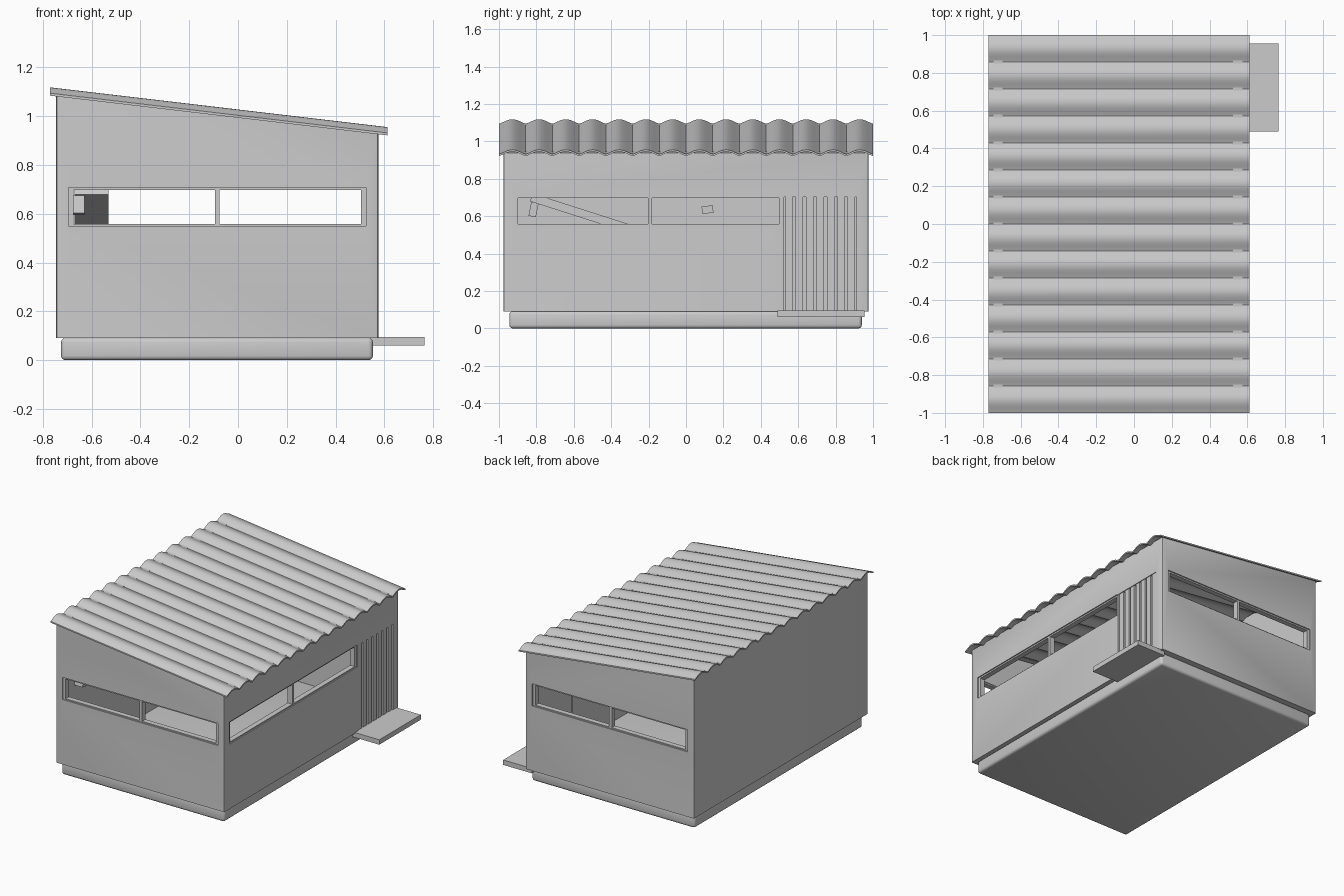
import bpy, bmesh, math
from mathutils import Vector

if "Cube" in bpy.data.objects:
    bpy.data.objects.remove(bpy.data.objects["Cube"])


def link(name, bm):
    bmesh.ops.recalc_face_normals(bm, faces=bm.faces)
    me = bpy.data.meshes.new(name)
    bm.to_mesh(me)
    bm.free()
    ob = bpy.data.objects.new(name, me)
    bpy.context.collection.objects.link(ob)
    return ob


def box(name, x0, x1, y0, y1, z0, z1, bevel=0.0, segs=2):
    bm = bmesh.new()
    bmesh.ops.create_cube(bm, size=1)
    for v in bm.verts:
        v.co = Vector(((x0 + x1) / 2 + v.co.x * (x1 - x0),
                       (y0 + y1) / 2 + v.co.y * (y1 - y0),
                       (z0 + z1) / 2 + v.co.z * (z1 - z0)))
    if bevel:
        bmesh.ops.bevel(bm, geom=bm.edges[:], offset=bevel, segments=segs,
                        profile=0.5, affect='EDGES')
    return link(name, bm)


def activate(ob):
    bpy.ops.object.select_all(action='DESELECT')
    ob.select_set(True)
    bpy.context.view_layer.objects.active = ob


def smooth(ob, angle=35):
    activate(ob)
    bpy.ops.object.shade_smooth_by_angle(angle=math.radians(angle))


def cut(ob, *bounds):
    cutter = box("cutter", *bounds)
    cutter.hide_render = True
    m = ob.modifiers.new("cut", 'BOOLEAN')
    m.operation, m.solver, m.object = 'DIFFERENCE', 'EXACT', cutter
    activate(ob)
    bpy.ops.object.modifier_apply(modifier=m.name)
    bpy.data.objects.remove(cutter)


SLOPE = -0.1178          # roof fall along x
WX0, WX1, WY, T = -0.745, 0.575, 0.975, 0.05
WZ0, WZ1 = 0.55, 0.707   # window band


def valley(x):
    return 1.094 + SLOPE * (x + 0.77)


# plinth, doubling as the floor
smooth(box("plinth", -0.725, 0.553, -0.945, 0.94, 0, 0.092, 0.018, 3))

# walls: sloped-top prism with softened corners, hollowed and pierced
bm = bmesh.new()
bmesh.ops.create_cube(bm, size=1)
for v in bm.verts:
    x = WX0 if v.co.x < 0 else WX1
    v.co = Vector((x, math.copysign(WY, v.co.y),
                   0.09 if v.co.z < 0 else valley(x) + 0.003))
corners = [e for e in bm.edges
           if (e.verts[0].co.xy - e.verts[1].co.xy).length < 1e-5]
bmesh.ops.bevel(bm, geom=corners, offset=0.008, segments=2, profile=0.5, affect='EDGES')
walls = link("walls", bm)
cut(walls, WX0 + T, WX1 - T, -WY + T, WY - T, -0.5, 2)
cut(walls, -0.694, 0.524, -1.2, 1.2, WZ0, WZ1)
cut(walls, 0.3, 0.8, -0.915, 0.515, WZ0, WZ1)
cut(walls, 0.3, 0.8, 0.523, 0.912, 0.0, 0.702)
smooth(walls)


# window frames: (along, start, end, mullion, across range)
def frame(name, axis, a0, a1, mid, d0, d1, side):
    bars = [(a0, a0 + side, WZ0, WZ1), (a1 - side, a1, WZ0, WZ1),
            (mid - 0.01, mid + 0.01, WZ0, WZ1),
            (a0, a1, WZ0, WZ0 + 0.008), (a0, a1, WZ1 - 0.01, WZ1)]
    for i, (b0, b1, z0, z1) in enumerate(bars):
        if axis == 'x':
            box(f"{name}_bar_{i}", b0, b1, d0, d1, z0, z1)
        else:
            box(f"{name}_bar_{i}", d0, d1, b0, b1, z0, z1)


frame("front_window", 'x', -0.694, 0.524, -0.085, -0.967, -0.93, 0.02)
frame("back_window", 'x', -0.694, 0.524, -0.085, 0.93, 0.967, 0.02)
frame("side_window", 'y', -0.915, 0.515, -0.192, 0.53, 0.567, 0.018)

# boarded door and step
box("door_panel", 0.53, 0.552, 0.523, 0.912, 0.09, 0.702)
pitch = 0.389 / 7
for i in range(7):
    y = 0.523 + i * pitch
    box(f"door_board_{i}", 0.55, 0.57, y + 0.008, y + pitch - 0.008, 0.09, 0.702)
box("door_step", 0.54, 0.765, 0.49, 0.955, 0.06, 0.095)

# corrugated roof sheet
bm = bmesh.new()
N, SEG, TH = 14, 10, 0.01
rows = []
for i in range(N * SEG + 1):
    y = -1 + 2 * i / (N * SEG)
    h = 0.024 * abs(math.sin(math.pi * i / SEG)) ** 1.3
    rows.append([bm.verts.new((x, y, valley(x) + h - t))
                 for x, t in ((-0.77, 0), (0.612, 0), (0.612, TH), (-0.77, TH))])
for a, b in zip(rows, rows[1:]):
    for k in range(4):
        bm.faces.new((a[k], a[(k + 1) % 4], b[(k + 1) % 4], b[k]))
bm.faces.new(rows[0])
bm.faces.new(rows[-1])
smooth(link("roof_sheet", bm), 30)

# interior sloping plank along the left wall with its short brackets
plank = box("inner_ramp", -0.67, -0.53, 0, 1.7, -0.045, 0)
plank.location = (0, -0.82, 0.722)
plank.rotation_euler.x = -math.atan(0.32)
for i, (y, z, w, h, ang) in enumerate(((-0.815, 0.635, 0.04, 0.075, -0.2),
                                       (0.115, 0.635, 0.06, 0.04, 0.1))):
    b = box(f"inner_bracket_{i}", -0.7, -0.63, -w / 2, w / 2, -h / 2, h / 2)
    b.location = (0, y, z)
    b.rotation_euler.x = ang
